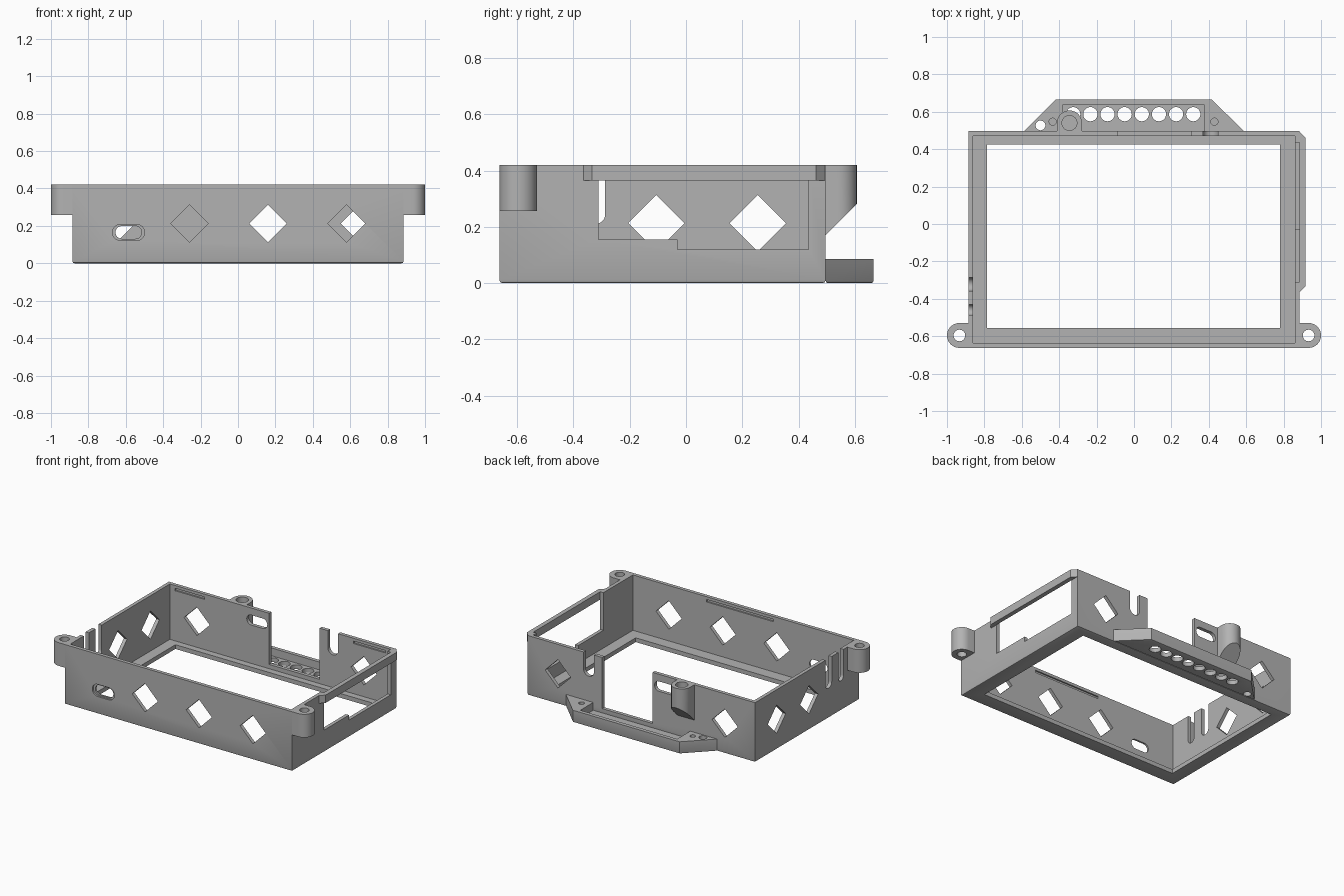
import bpy, bmesh, math

if "Cube" in bpy.data.objects:
    bpy.data.objects.remove(bpy.data.objects["Cube"], do_unlink=True)

grey = bpy.data.materials.new("plain_grey")
grey.use_nodes = True
COLOR = (0.45, 0.45, 0.45, 1)
grey.diffuse_color = COLOR
grey.node_tree.nodes["Principled BSDF"].inputs["Base Color"].default_value = COLOR

TOP, FRONT, BACK, SIDE, WALL = 0.42, -0.6625, 0.496, 0.885, 0.025
MID = 0.213  # height of the diamond windows


# 2D outlines
def rect(a0, b0, a1, b1):
    return [(a0, b0), (a1, b0), (a1, b1), (a0, b1)]


def arc(c, r, start, end, n=16):
    angles = [math.radians(start + (end - start) * i / n) for i in range(n + 1)]
    return [(c[0] + r * math.cos(t), c[1] + r * math.sin(t)) for t in angles]


def circle(c, r):
    return arc(c, r, 0, 348.75, 31)


def slot(a, half, b, r):
    return arc((a + half - r, b), r, -90, 90) + arc((a - half + r, b), r, 90, 270)


def notch(a0, a1, bottom):
    r = (a1 - a0) / 2
    return arc((a0 + r, bottom + r), r, 180, 360) + [(a1, TOP + 0.1), (a0, TOP + 0.1)]


def diamond(a):
    return arc((a, MID), 0.1, 0, 270, 3)


# Extrude an outline along an axis, with an optional chamfer on the bottom rim
def prism(name, outline, lo, hi, axis="z", chamfer=0):
    place = {"z": lambda a, b, h: (a, b, h),
             "y": lambda a, b, h: (a, h, b),
             "x": lambda a, b, h: (h, a, b)}[axis]
    bm = bmesh.new()
    low = [bm.verts.new(place(a, b, lo)) for a, b in outline]
    high = [bm.verts.new(place(a, b, hi)) for a, b in outline]
    bm.faces.new(low)
    bm.faces.new(high)
    for i in range(len(low)):
        j = (i + 1) % len(low)
        bm.faces.new((low[i], low[j], high[j], high[i]))
    bmesh.ops.recalc_face_normals(bm, faces=bm.faces)
    if chamfer:
        rim = [e for e in bm.edges if all(v.co.z < 0.001 for v in e.verts)]
        bmesh.ops.bevel(bm, geom=rim, offset=chamfer, segments=2, affect="EDGES", profile=0.5)
    mesh = bpy.data.meshes.new(name)
    bm.to_mesh(mesh)
    bm.free()
    mesh.materials.append(grey)
    obj = bpy.data.objects.new(name, mesh)
    bpy.context.collection.objects.link(obj)
    return obj


def cut(obj, outline, lo, hi, axis="z"):
    cutter = prism("cutter", outline, lo, hi, axis)
    mod = obj.modifiers.new("cut", "BOOLEAN")
    mod.operation, mod.solver, mod.object = "DIFFERENCE", "EXACT", cutter
    bpy.context.view_layer.objects.active = obj
    bpy.ops.object.modifier_apply(modifier=mod.name)
    bpy.data.objects.remove(cutter, do_unlink=True)


# Open tray with a narrow floor lip
frame = prism("case_frame", rect(-SIDE, FRONT, SIDE, BACK), 0, TOP, chamfer=0.01)
cut(frame, rect(-SIDE + WALL, FRONT + WALL, SIDE - WALL, BACK - WALL), 0.03, 1)
cut(frame, rect(-0.785, -0.555, 0.78, 0.425), -1, 1)

# Front wall: diamonds and a recessed slot
front_cut = (FRONT - 0.1, FRONT + 0.06, "y")
for x in (-0.26, 0.16, 0.58):
    cut(frame, diamond(x), *front_cut)
cut(frame, slot(-0.585, 0.07, 0.165, 0.034), *front_cut)
cut(frame, slot(-0.585, 0.086, 0.165, 0.043), FRONT - 0.1, FRONT + 0.012, "y")

# Back wall: diamonds, cable opening, notch and slot
back_cut = (BACK - 0.06, BACK + 0.1, "y")
for x in (-0.65, 0.65):
    cut(frame, diamond(x), *back_cut)
cut(frame, rect(-0.087, 0.06, 0.305, 1), *back_cut)
cut(frame, notch(0.37, 0.45, 0.26), *back_cut)
cut(frame, slot(-0.182, 0.08, 0.335, 0.035), *back_cut)

# Right wall: diamonds and two round-bottomed notches
right_cut = (-SIDE - 0.1, -SIDE + 0.06, "x")
for y in (-0.105, 0.255):
    cut(frame, diamond(y), *right_cut)
cut(frame, notch(-0.357, -0.287, 0.21), *right_cut)
cut(frame, notch(-0.487, -0.43, 0.21), *right_cut)

# Left wall: stepped opening through the rim
cut(frame, [(-0.31, 0.155), (-0.03, 0.155), (-0.03, 0.12), (0.435, 0.12),
            (0.435, 1), (-0.31, 1)], SIDE - 0.06, SIDE + 0.1, "x")

# Snap grooves inside the rim
for x0, x1, y in ((-0.82, -0.59, BACK - WALL), (0.57, 0.82, BACK - WALL),
                  (-0.235, 0.285, FRONT + WALL)):
    cut(frame, rect(x0, 0.383, x1, 0.4), y - 0.01, y + 0.01, "y")

# Rail bridging the left opening
rail = prism("side_rail", [(SIDE, -0.365), (0.916, -0.334), (0.916, 0.462), (SIDE, 0.494)],
             0.365, TOP)

# Mounting ears
ears = []
for name, s in (("mounting_ear_left", 1), ("mounting_ear_right", -1)):
    r = 0.0665
    c = (1 - r, FRONT + r)
    shape = arc(c, r, -90, 90) + [(SIDE, c[1] + r), (SIDE, c[1] - r)]
    ear = prism(name, [(s * x, y) for x, y in shape], 0.257, TOP)
    cut(ear, circle((s * c[0], c[1]), 0.031), 0, 1)
    ears.append(ear)

# Cable flange with a recessed row of holes
flange = prism("cable_flange", [(-0.588, BACK), (0.588, BACK), (0.415, 0.6665), (-0.418, 0.6665)],
               0, 0.085, chamfer=0.008)
cut(flange, rect(-0.38, 0.4, 0.375, 0.64), 0.03, 1)
for i in range(8):
    cut(flange, circle((-0.325 + i * 0.0917, 0.587), 0.038), -1, 1)
cut(flange, circle((-0.5, 0.527), 0.026), -1, 1)
for x in (-0.435, 0.43):
    cut(flange, circle((x, 0.547), 0.019), 0.02, 1)

# Screw boss with a sloped underside and a blind hole
c = (-0.345, 0.54)
boss = prism("screw_boss", arc(c, 0.067, 0, 180) + [(c[0] - 0.067, BACK), (c[0] + 0.067, BACK)],
             0.165, TOP)
cut(boss, [(0.48, 0.155), (0.63, 0.305), (0.63, 0.1), (0.48, 0.1)], -1, 1, "x")
cut(boss, circle(c, 0.04), 0.3, 1)

# Smooth the curved walls, keep sharp edges
bpy.ops.object.select_all(action="DESELECT")
for obj in [frame, rail, flange, boss] + ears:
    obj.select_set(True)
bpy.context.view_layer.objects.active = frame
bpy.ops.object.shade_smooth_by_angle(angle=math.radians(30))
